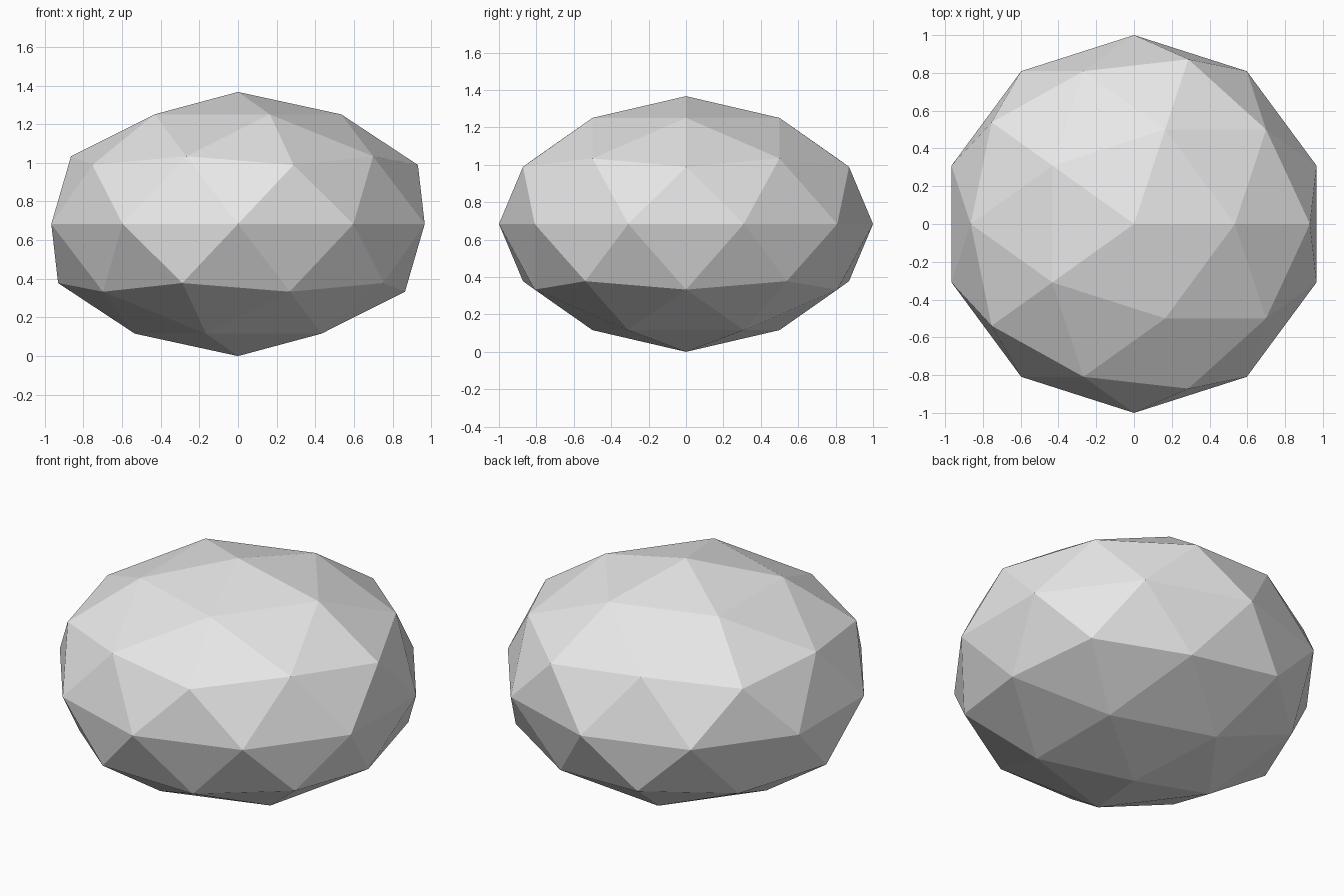
import bpy, bmesh
from mathutils import Vector

if "Cube" in bpy.data.objects:
    bpy.data.objects.remove(bpy.data.objects["Cube"])

# Boulder: flattened 80-sided icosphere whose twelve five-edged corners bulge slightly
bm = bmesh.new()
bmesh.ops.create_icosphere(bm, subdivisions=2, radius=1.0)
for v in bm.verts:
    p = v.co.normalized()
    if len(v.link_edges) == 5:
        p *= 1.0247
    v.co = Vector((p.x * 1.016, p.y, p.z * 0.667))

# Stand it on the ground
low = min(v.co.z for v in bm.verts)
bmesh.ops.translate(bm, verts=bm.verts[:], vec=(0, 0, -low))

mesh = bpy.data.meshes.new("boulder")
bm.to_mesh(mesh)
bm.free()

# Single plain colour, flat faces
grey = bpy.data.materials.new("light grey")
grey.diffuse_color = (0.8, 0.8, 0.8, 1)
grey.use_nodes = True
grey.node_tree.nodes["Principled BSDF"].inputs["Base Color"].default_value = grey.diffuse_color
mesh.materials.append(grey)
for f in mesh.polygons:
    f.use_smooth = False

bpy.context.collection.objects.link(bpy.data.objects.new("boulder", mesh))
